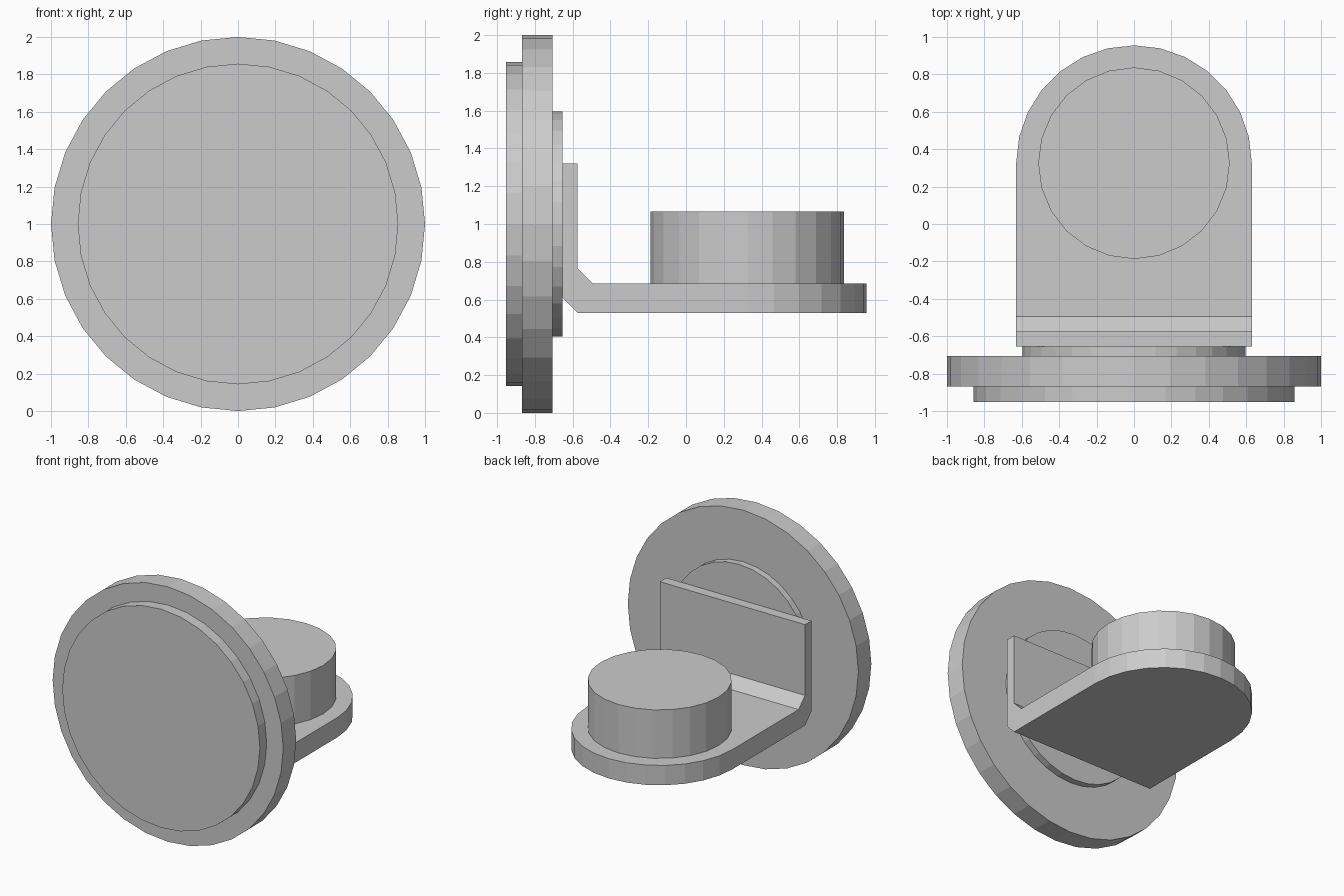
import bpy, bmesh
from math import pi, sin, cos
from mathutils import Matrix, Vector

if "Cube" in bpy.data.objects:
    bpy.data.objects.remove(bpy.data.objects["Cube"])


def finish(bm, name):
    bmesh.ops.recalc_face_normals(bm, faces=bm.faces)
    mesh = bpy.data.meshes.new(name)
    bm.to_mesh(mesh)
    bm.free()
    obj = bpy.data.objects.new(name, mesh)
    bpy.context.collection.objects.link(obj)
    return obj


def cylinder(name, center, radius, depth, sides, rotation=None):
    bm = bmesh.new()
    matrix = Matrix.Translation(Vector(center)) @ (rotation or Matrix.Identity(4))
    bmesh.ops.create_cone(bm, cap_ends=True, segments=sides, radius1=radius,
                          radius2=radius, depth=depth, matrix=matrix)
    return finish(bm, name)


# Upright discs: (name, radius, front y, back y)
facing_y = Matrix.Rotation(pi / 2, 4, 'X')
for name, radius, y0, y1 in [("front_pad", 0.857, -0.953, -0.868),
                             ("main_disc", 1.0, -0.868, -0.707),
                             ("rear_boss", 0.595, -0.707, -0.655)]:
    cylinder(name, (0, (y0 + y1) / 2, 1.0), radius, y1 - y0, 32, facing_y)

# L-shaped bracket with chamfered bend and a rounded free end
W, END, LOW, HIGH = 0.63, 0.325, 0.53, 0.685
profile = [(END, HIGH), (-0.495, HIGH), (-0.575, 0.765), (-0.575, 1.32),
           (-0.655, 1.32), (-0.655, 0.61), (-0.575, LOW), (END, LOW)]
bm = bmesh.new()
left = [bm.verts.new((-W, y, z)) for y, z in profile]
right = [bm.verts.new((W, y, z)) for y, z in profile]
bm.faces.new(left)
bm.faces.new(right)
for i in range(1, len(profile) - 2):
    bm.faces.new((left[i], left[i + 1], right[i + 1], right[i]))

# Rounded end arcs, from right side to left side
STEPS = 14
angles = [pi * i / STEPS for i in range(1, STEPS)]
top, bottom = [
    [right[k]] + [bm.verts.new((W * cos(a), END + W * sin(a), z)) for a in angles] + [left[k]]
    for k, z in ((0, HIGH), (-1, LOW))]
for i in range(STEPS):
    bm.faces.new((bottom[i], bottom[i + 1], top[i + 1], top[i]))
bm.faces.new(top + [left[1], right[1]])
bm.faces.new(bottom + [left[-2], right[-2]])
finish(bm, "bracket")

# Round block standing on the bracket shelf
cylinder("shelf_block", (0, END, (HIGH + 1.065) / 2), 0.512, 1.065 - HIGH, 24)
